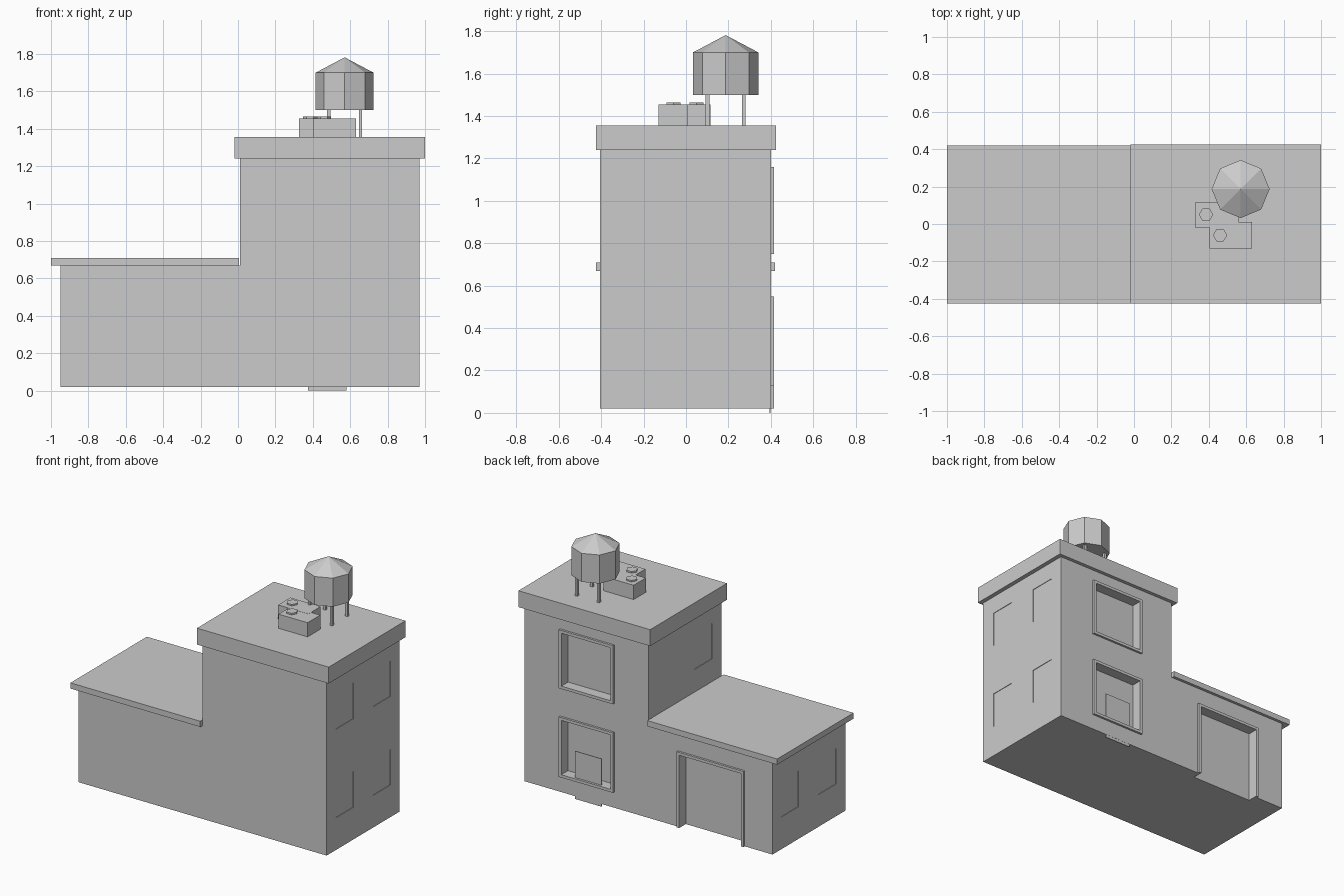
import bpy, bmesh, math
from mathutils import Matrix, Vector

if "Cube" in bpy.data.objects:
    bpy.data.objects.remove(bpy.data.objects["Cube"])

grey = bpy.data.materials.new("plain grey")
grey.diffuse_color = (0.6, 0.6, 0.6, 1)
grey.use_nodes = True
grey.node_tree.nodes["Principled BSDF"].inputs["Base Color"].default_value = grey.diffuse_color


def finish(name, bm):
    bmesh.ops.recalc_face_normals(bm, faces=bm.faces)
    me = bpy.data.meshes.new(name)
    bm.to_mesh(me)
    bm.free()
    me.materials.append(grey)
    ob = bpy.data.objects.new(name, me)
    bpy.context.collection.objects.link(ob)
    return ob


def add_box(bm, x0, x1, y0, y1, z0, z1):
    m = Matrix.Translation(((x0 + x1) / 2, (y0 + y1) / 2, (z0 + z1) / 2))
    m = m @ Matrix.Diagonal((x1 - x0, y1 - y0, z1 - z0, 1))
    bmesh.ops.create_cube(bm, size=1, matrix=m)


def boxes(name, *dims):
    bm = bmesh.new()
    for d in dims:
        add_box(bm, *d)
    return finish(name, bm)


def cone(name, x, y, z0, z1, r0, r1, sides):
    bm = bmesh.new()
    bmesh.ops.create_cone(bm, cap_ends=True, segments=sides, radius1=r0, radius2=r1,
                          depth=z1 - z0, matrix=Matrix.Translation((x, y, (z0 + z1) / 2)))
    return finish(name, bm)


# Stepped wall block, extruded from its front outline
profile = [(-0.95, 0.02), (0.97, 0.02), (0.97, 1.24), (0.01, 1.24), (0.01, 0.67), (-0.95, 0.67)]
bm = bmesh.new()
f = bm.faces.new([bm.verts.new((x, -0.405, z)) for x, z in profile])
ext = bmesh.ops.extrude_face_region(bm, geom=[f])["geom"]
bmesh.ops.translate(bm, vec=Vector((0, 0.805, 0)),
                    verts=[v for v in ext if isinstance(v, bmesh.types.BMVert)])
walls = finish("walls", bm)

# Openings: deep ones on the back, shallow side windows
BACK, PANE, LIP, T = 0.40, 0.34, 0.415, 0.02
openings = {"upper_window_frame": (0.275, 0.695, 0.75, 1.16),
            "lower_window_frame": (0.275, 0.695, 0.13, 0.55),
            "garage_frame": (-0.735, -0.217, 0.02, 0.55)}
cuts = []
for name, (x0, x1, z0, z1) in openings.items():
    garage = name == "garage_frame"
    cuts.append((x0 + 0.005, x1 - 0.005, PANE, 0.5, z0 - 0.1 if garage else z0 + 0.005, z1 - 0.005))
    bars = [(x0, x0 + T, PANE, LIP, z0, z1), (x1 - T, x1, PANE, LIP, z0, z1),
            (x0 + T, x1 - T, PANE, LIP, z1 - T, z1)]
    if not garage:
        bars.append((x0 + T, x1 - T, PANE, LIP, z0, z0 + T))
    boxes(name, *bars)

D = 0.004
for y0 in (-0.30, 0.11):
    for z0 in (0.245, 0.865):
        cuts.append((0.97 - D, 1.0, y0, y0 + 0.19, z0, z0 + 0.25))
    cuts.append((-1.0, -0.95 + D, y0, y0 + 0.19, 0.245, 0.495))
cuts.append((-0.05, 0.01 + D, -0.30, -0.11, 0.865, 1.115))

cutter = boxes("opening_cutter", *cuts)
mod = walls.modifiers.new("openings", "BOOLEAN")
mod.operation = "DIFFERENCE"
mod.solver = "EXACT"
mod.object = cutter
bpy.context.view_layer.objects.active = walls
walls.select_set(True)
bpy.ops.object.modifier_apply(modifier=mod.name)
bpy.data.objects.remove(cutter)

# Door panel standing in the lower opening
boxes("door_panel", (0.375, 0.58, 0.394, 0.399, 0.0, 0.335))

# Roof slabs
boxes("low_roof", (-1.0, 0.005, -0.425, 0.42, 0.67, 0.71))
boxes("tall_roof", (-0.02, 1.0, -0.425, 0.425, 1.24, 1.355))

# Rooftop vent units with six-sided fan caps
boxes("vent_unit_back", (0.325, 0.56, -0.02, 0.115, 1.355, 1.455))
boxes("vent_unit_front", (0.405, 0.63, -0.13, 0.01, 1.355, 1.454))
for i, (x, y) in enumerate([(0.385, 0.05), (0.46, -0.06)]):
    ob = cone(f"fan_cap_{i + 1}", 0, 0, 1.45, 1.465, 0.038, 0.038, 6)
    ob.data.transform(Matrix.Translation((x, y, 0)) @ Matrix.Rotation(math.pi / 6, 4, "Z"))

# Water tank on four legs
TX, TY = 0.57, 0.187
cone("tank_body", TX, TY, 1.50, 1.70, 0.155, 0.155, 8)
cone("tank_roof", TX, TY, 1.70, 1.782, 0.155, 0, 8)
for i, (sx, sy) in enumerate([(-1, -1), (1, -1), (1, 1), (-1, 1)]):
    x, y = TX + sx * 0.085, TY + sy * 0.085
    boxes(f"tank_leg_{i + 1}", (x - 0.009, x + 0.009, y - 0.009, y + 0.009, 1.35, 1.505))
